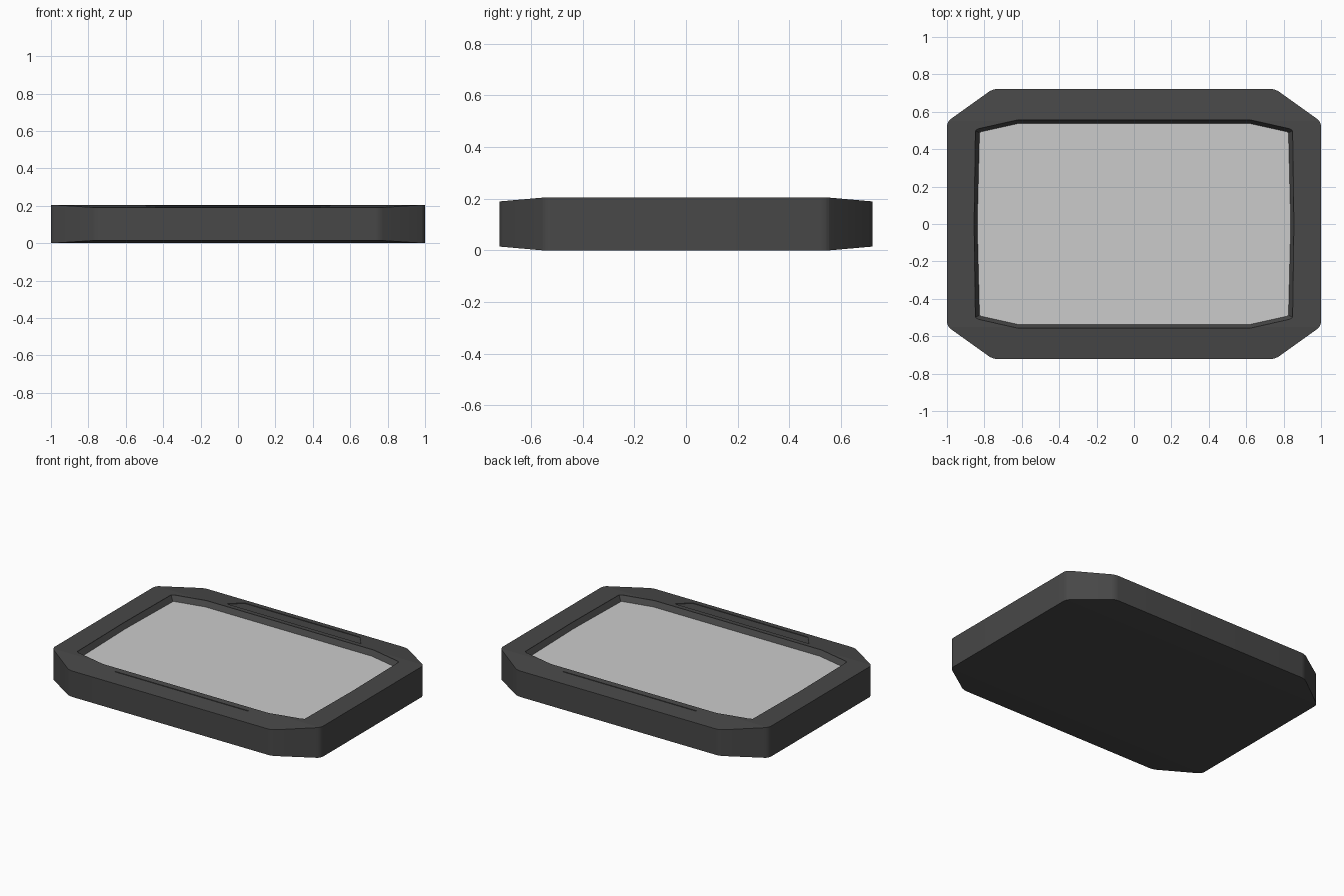
import bpy, bmesh
from mathutils import Vector

if "Cube" in bpy.data.objects:
    bpy.data.objects.remove(bpy.data.objects["Cube"])


def mirror4(quarter):
    # expand a first-quadrant path (from the x side to the y side) to a full loop
    q1 = list(quarter)
    q2 = [(-x, y) for x, y in reversed(q1)]
    q3 = [(-x, -y) for x, y in q1]
    q4 = [(x, -y) for x, y in reversed(q1)]
    out = []
    for p in q1 + q2 + q3 + q4:
        if not out or (Vector(p) - Vector(out[-1])).length > 1e-5:
            out.append(p)
    if (Vector(out[0]) - Vector(out[-1])).length < 1e-5:
        out.pop()
    return out


def loft(rings):
    # closed solid through rings of 3D points
    bm = bmesh.new()
    loops = [[bm.verts.new(p) for p in r] for r in rings]
    n = len(loops[0])
    for a, b in zip(loops, loops[1:]):
        for i in range(n):
            j = (i + 1) % n
            bm.faces.new((a[i], a[j], b[j], b[i]))
    bm.faces.new(loops[0][::-1])
    bm.faces.new(loops[-1])
    bmesh.ops.recalc_face_normals(bm, faces=bm.faces)
    return bm


def add(name, bm, mat=None):
    me = bpy.data.meshes.new(name)
    bm.to_mesh(me)
    bm.free()
    ob = bpy.data.objects.new(name, me)
    bpy.context.collection.objects.link(ob)
    if mat:
        me.materials.append(mat)
    return ob


def at_z(outline, z):
    return [(x, y, z) for x, y in outline]


def cut(target, cutter):
    mod = target.modifiers.new("cut", 'BOOLEAN')
    mod.operation = 'DIFFERENCE'
    mod.solver = 'EXACT'
    mod.object = cutter
    bpy.context.view_layer.objects.active = target
    bpy.ops.object.modifier_apply(modifier=mod.name)
    bpy.data.objects.remove(cutter)


dark = bpy.data.materials.new("dark_casing")
dark.diffuse_color = (0.065, 0.065, 0.065, 1)
dark.use_nodes = True
dark.node_tree.nodes["Principled BSDF"].inputs["Base Color"].default_value = dark.diffuse_color

H = 0.205
# casing: octagonal slab with rounded vertical corners
octagon = mirror4([(1, 0.547), (0.755, 0.722)])
bm = loft([at_z(octagon, 0), at_z(octagon, H)])
upright = [e for e in bm.edges if abs(e.verts[0].co.z - e.verts[1].co.z) > 0.1]
bmesh.ops.bevel(bm, geom=upright, offset=0.025, segments=4, profile=0.5,
                affect='EDGES')
# taper the front and back strips, above and below
for sy in (1, -1):
    for z, sz in ((H, 1), (0, -1)):
        geom = bm.verts[:] + bm.edges[:] + bm.faces[:]
        res = bmesh.ops.bisect_plane(bm, geom=geom, dist=1e-6, plane_co=(0, sy * 0.55, z),
                                     plane_no=(0, sy * 0.015, sz * 0.17), clear_outer=True)
        edges = [e for e in bm.edges if e.is_boundary]
        bmesh.ops.contextual_create(bm, geom=edges)
bmesh.ops.recalc_face_normals(bm, faces=bm.faces)
casing = add("casing", bm, dark)

# screen recess with sloping walls
rim = mirror4([(0.855, 0), (0.848, 0.5), (0.83, 0.51), (0.62, 0.557)])
glass = mirror4([(0.838, 0), (0.826, 0.487), (0.818, 0.493), (0.62, 0.537)])
cut(casing, add("recess_cutter", loft([at_z(glass, 0.166), at_z(rim, 0.2),
                                       at_z(rim, 0.25)]), dark))

# shallow grip panels on the sloped strips
for s in (1, -1):
    trap = [(-0.5, 0.595), (0.5, 0.595), (0.43, 0.682), (-0.43, 0.682)]
    low = [(x, s * y, H - (y - 0.55) * 0.088 - 0.004) for x, y in trap]
    high = [(x, y, z + 0.03) for x, y, z in low]
    cut(casing, add("grip_cutter", loft([low, high]), dark))

# screen
bm = bmesh.new()
bm.faces.new([bm.verts.new(p) for p in at_z(glass, 0.17)])
screen = add("screen", bm)

bpy.ops.object.select_all(action='DESELECT')
casing.select_set(True)
bpy.context.view_layer.objects.active = casing
bpy.ops.object.shade_smooth_by_angle(angle=0.45)
# keep the faint slope breaks crisp
for e in casing.data.edges:
    a, b = (casing.data.vertices[i].co for i in e.vertices)
    if abs(a.y - b.y) < 1e-4 and abs(abs(a.y) - 0.55) < 0.01:
        e.use_edge_sharp = True
